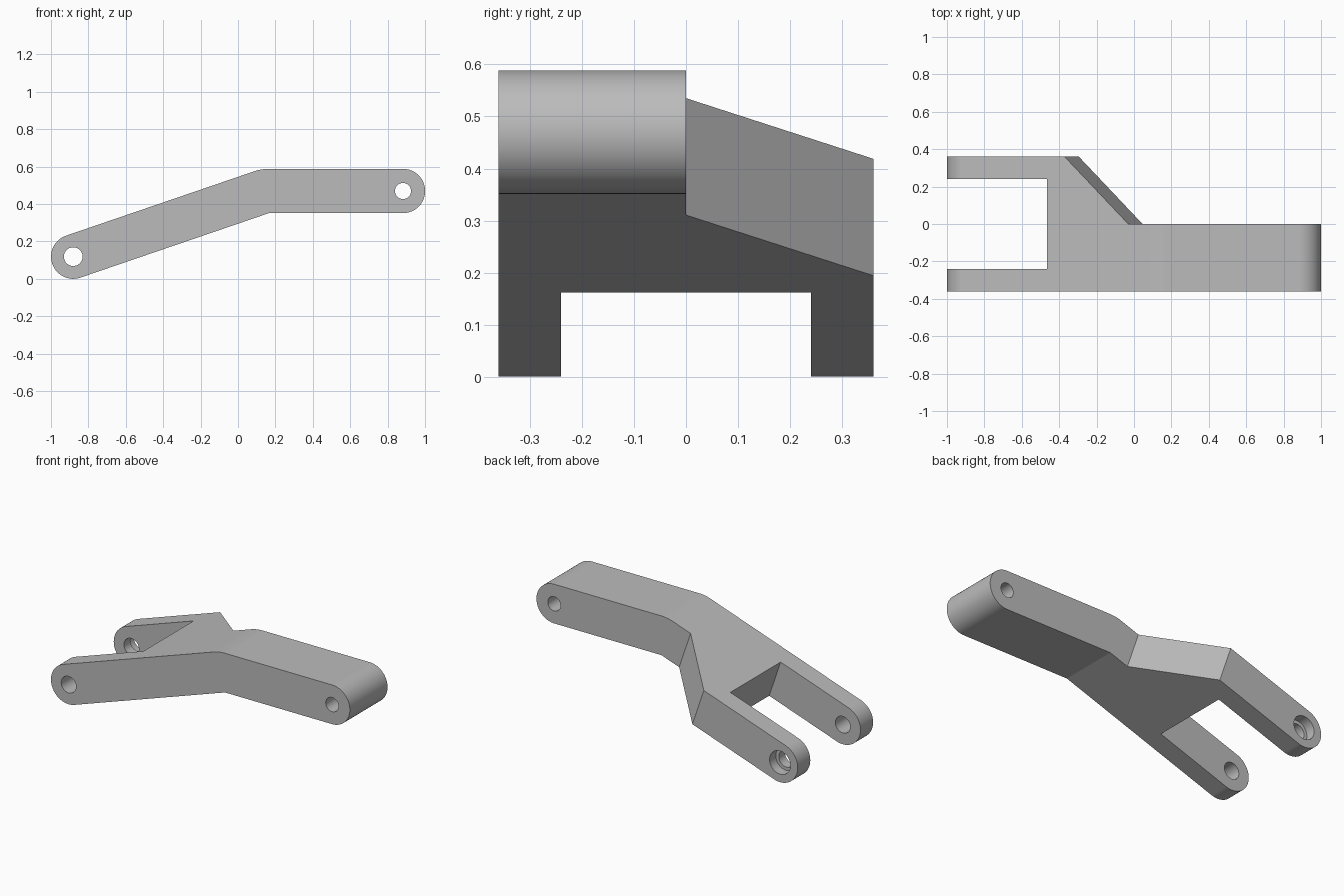
import bpy
import bmesh
from math import pi, sin, cos, atan2
from mathutils import Vector

if "Cube" in bpy.data.objects:
    bpy.data.objects.remove(bpy.data.objects["Cube"], do_unlink=True)

# Main dimensions
HALF = 0.36
LOW, HIGH = Vector((-0.881, 0, 0.119)), Vector((0.882, 0, 0.47))
R = 0.1185
BEND = Vector((0.165, 0, HIGH.z - R))
ANGLE = atan2(BEND.z - 0.007, BEND.x + 0.843)
U = Vector((cos(ANGLE), 0, sin(ANGLE)))
V = Vector((-sin(ANGLE), 0, cos(ANGLE)))
Y = Vector((0, 1, 0))

grey = bpy.data.materials.new("grey metal")
grey.use_nodes = True
grey.diffuse_color = (0.5, 0.5, 0.5, 1)
grey.node_tree.nodes["Principled BSDF"].inputs["Base Color"].default_value = (0.5, 0.5, 0.5, 1)


def prism(name, points, push):
    """Closed prism from an outline pushed along a vector."""
    bm = bmesh.new()
    face = bm.faces.new([bm.verts.new(p) for p in points])
    new = bmesh.ops.extrude_face_region(bm, geom=[face], use_keep_orig=True)["geom"]
    bmesh.ops.translate(bm, vec=push, verts=[g for g in new if isinstance(g, bmesh.types.BMVert)])
    bmesh.ops.recalc_face_normals(bm, faces=bm.faces)
    mesh = bpy.data.meshes.new(name)
    bm.to_mesh(mesh)
    bm.free()
    mesh.materials.append(grey)
    obj = bpy.data.objects.new(name, mesh)
    bpy.context.collection.objects.link(obj)
    return obj


def arc(centre, radius, start, end, steps):
    angles = [start + (end - start) * i / steps for i in range(steps + 1)]
    return [centre + radius * Vector((cos(t), 0, sin(t))) for t in angles]


def pin(name, centre, radius, y0, y1):
    return prism(name, arc(centre + Y * y0, radius, 0, 2 * pi, 48)[:-1], Y * (y1 - y0))


def arm_point(u, y, v):
    return LOW + U * u + Y * y + V * v


# Bent link: rounded ends, rounded outer bend, sharp inner bend
outline = [BEND]
outline += arc(HIGH, R, -pi / 2, pi / 2, 40)
outline += arc(BEND, 2 * R, pi / 2, pi / 2 + ANGLE, 8)
outline += arc(LOW, R, pi / 2 + ANGLE, 3 * pi / 2 + ANGLE, 40)
link = prism("bent_link", [p - Y * HALF for p in outline], Y * 2 * HALF)

# Fork slot, diagonal shoulder, pin holes and counterbore
slot = [(-0.4, -0.24), (0.48, -0.24), (0.48, 0.24), (-0.4, 0.24)]
shoulder = [(0.939, 0), (2.5, 0), (2.5, 0.46), (0.479, 0.46)]
cutters = [
    prism("slot_cutter", [arm_point(u, y, -1) for u, y in slot], V * 2),
    prism("shoulder_cutter", [arm_point(u, y, -1.5) for u, y in shoulder], V * 3),
    pin("fork_hole_cutter", LOW, 0.05, -0.5, 0.5),
    pin("counterbore_cutter", LOW, 0.07, 0.3, 0.5),
    pin("end_hole_cutter", HIGH, 0.043, -0.5, 0.5),
]

bpy.ops.object.select_all(action="DESELECT")
link.select_set(True)
bpy.context.view_layer.objects.active = link
for cutter in cutters:
    cutter.hide_render = True
    mod = link.modifiers.new(cutter.name, "BOOLEAN")
    mod.operation = "DIFFERENCE"
    mod.solver = "EXACT"
    mod.object = cutter
    bpy.ops.object.modifier_apply(modifier=mod.name)
    bpy.data.objects.remove(cutter, do_unlink=True)

# Smooth round surfaces, keep the flats crisp
bpy.ops.object.shade_smooth_by_angle(angle=0.25)
weighted = link.modifiers.new("flat_normals", "WEIGHTED_NORMAL")
weighted.keep_sharp = True
